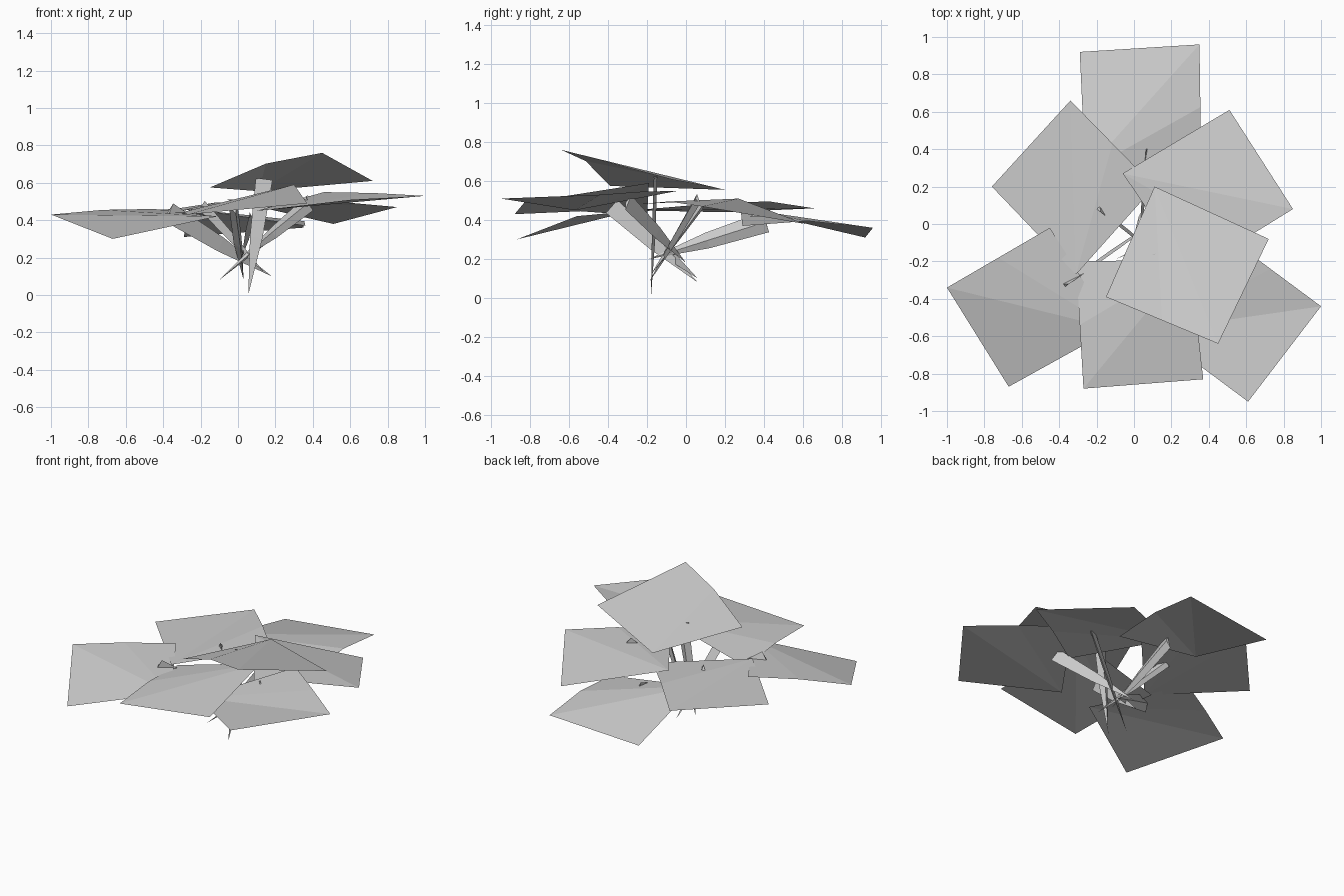
import bpy
import bmesh
from mathutils import Vector

cube = bpy.data.objects.get("Cube")
if cube:
    bpy.data.objects.remove(cube, do_unlink=True)


def make_material(name, value):
    material = bpy.data.materials.new(name)
    material.use_nodes = True
    colour = (value, value, value, 1)
    material.diffuse_color = colour
    shader = material.node_tree.nodes["Principled BSDF"]
    shader.inputs["Base Color"].default_value = colour
    return material


grey = make_material("light_grey", 0.6)


def finish(bm, name):
    mesh = bpy.data.meshes.new(name)
    bm.to_mesh(mesh)
    bm.free()
    mesh.materials.append(grey)
    obj = bpy.data.objects.new(name, mesh)
    bpy.context.collection.objects.link(obj)
    return obj


def leaf(name, bent_outer, bent_inner, plain_outer, plain_inner, lift=0.02):
    """Four-cornered leaf, bent halfway along one side, creased from the opposite inner corner."""
    bm = bmesh.new()
    middle = (Vector(bent_outer) + Vector(bent_inner)) / 2 + Vector((0, 0, lift))
    hub = bm.verts.new(plain_inner)
    rim = [bm.verts.new(p) for p in (plain_outer, bent_outer, middle, bent_inner)]
    for a, b in zip(rim, rim[1:]):
        bm.faces.new((hub, a, b))
    bm.normal_update()
    if sum(f.normal.z for f in bm.faces) < 0:
        bmesh.ops.reverse_faces(bm, faces=bm.faces[:])
    return finish(bm, name)


def stem(name, base, tip, width=0.09, thickness=0.018):
    """Flat blade, pointed at the root, broad from the middle up to a cut end."""
    bm = bmesh.new()
    base, tip = Vector(base), Vector(tip)
    direction = (tip - base).normalized()
    # steep stems spread sideways, leaning ones stand on edge
    steep = direction.z > 0.9
    reference = Vector((0, 1, 0)) if steep else Vector((0, 0, 1))
    side = direction.cross(reference).normalized()
    rise = side.cross(direction).normalized()
    across, thin = (side, rise) if steep else (rise, side)

    def section(along, scale):
        centre = base.lerp(tip, along)
        return [bm.verts.new(centre + across * (width * scale * u) + thin * (thickness * v))
                for u, v in ((-0.5, -0.3), (0.5, -0.3), (0, 0.7))]

    root = bm.verts.new(base)
    waist, end = section(0.5, 0.75), section(1, 1)
    for i in range(3):
        j = (i + 1) % 3
        bm.faces.new((root, waist[i], waist[j]))
        bm.faces.new((waist[i], end[i], end[j], waist[j]))
    bm.faces.new(end)
    bmesh.ops.recalc_face_normals(bm, faces=bm.faces[:])
    return finish(bm, name)


# Leaves
leaf("back_leaf",
     bent_outer=(0.35, 0.96, 0.36), bent_inner=(0.36, 0.29, 0.37),
     plain_outer=(-0.29, 0.92, 0.31), plain_inner=(-0.26, 0.28, 0.46), lift=0.03)
leaf("left_back_leaf",
     bent_outer=(0.85, 0.08, 0.47), bent_inner=(0.3, -0.26, 0.48),
     plain_outer=(0.51, 0.61, 0.38), plain_inner=(-0.06, 0.27, 0.51))
leaf("left_front_leaf",
     bent_outer=(1, -0.44, 0.53), bent_inner=(0.46, -0.04, 0.55),
     plain_outer=(0.61, -0.95, 0.51), plain_inner=(0.1, -0.57, 0.45), lift=0.005)
leaf("front_leaf",
     bent_outer=(-0.27, -0.88, 0.43), bent_inner=(-0.31, -0.2, 0.42),
     plain_outer=(0.37, -0.83, 0.49), plain_inner=(0.3, -0.19, 0.59))
leaf("right_front_leaf",
     bent_outer=(-1, -0.34, 0.43), bent_inner=(-0.45, -0.02, 0.46),
     plain_outer=(-0.67, -0.87, 0.3), plain_inner=(-0.11, -0.56, 0.42), lift=0.01)
leaf("right_back_leaf",
     bent_outer=(-0.34, 0.66, 0.46), bent_inner=(0.11, 0.2, 0.49),
     plain_outer=(-0.76, 0.2, 0.44), plain_inner=(-0.31, -0.27, 0.45))
leaf("top_leaf",
     bent_outer=(0.45, -0.64, 0.76), bent_inner=(-0.15, -0.39, 0.575),
     plain_outer=(0.72, -0.08, 0.61), plain_inner=(0.11, 0.2, 0.555), lift=0.035)

# Stems, crossing low in the middle of the plant
stem("top_stem", base=(0.055, -0.18, 0), tip=(0.14, -0.16, 0.62))
stem("back_stem", base=(0.02, -0.19, 0.2), tip=(0.07, 0.41, 0.39), width=0.11)
stem("left_back_stem", base=(-0.1, -0.19, 0.08), tip=(0.39, 0.06, 0.51), width=0.06)
stem("left_front_stem", base=(0, 0, 0.18), tip=(0.38, -0.3, 0.49))
stem("front_stem", base=(0.03, 0.06, 0.08), tip=(-0.02, -0.38, 0.47), thickness=0.04)
stem("right_front_stem", base=(0.18, 0.06, 0.1), tip=(-0.37, -0.33, 0.44), width=0.11)
stem("right_back_stem", base=(0.14, -0.18, 0.12), tip=(-0.19, 0.08, 0.48), width=0.06)
